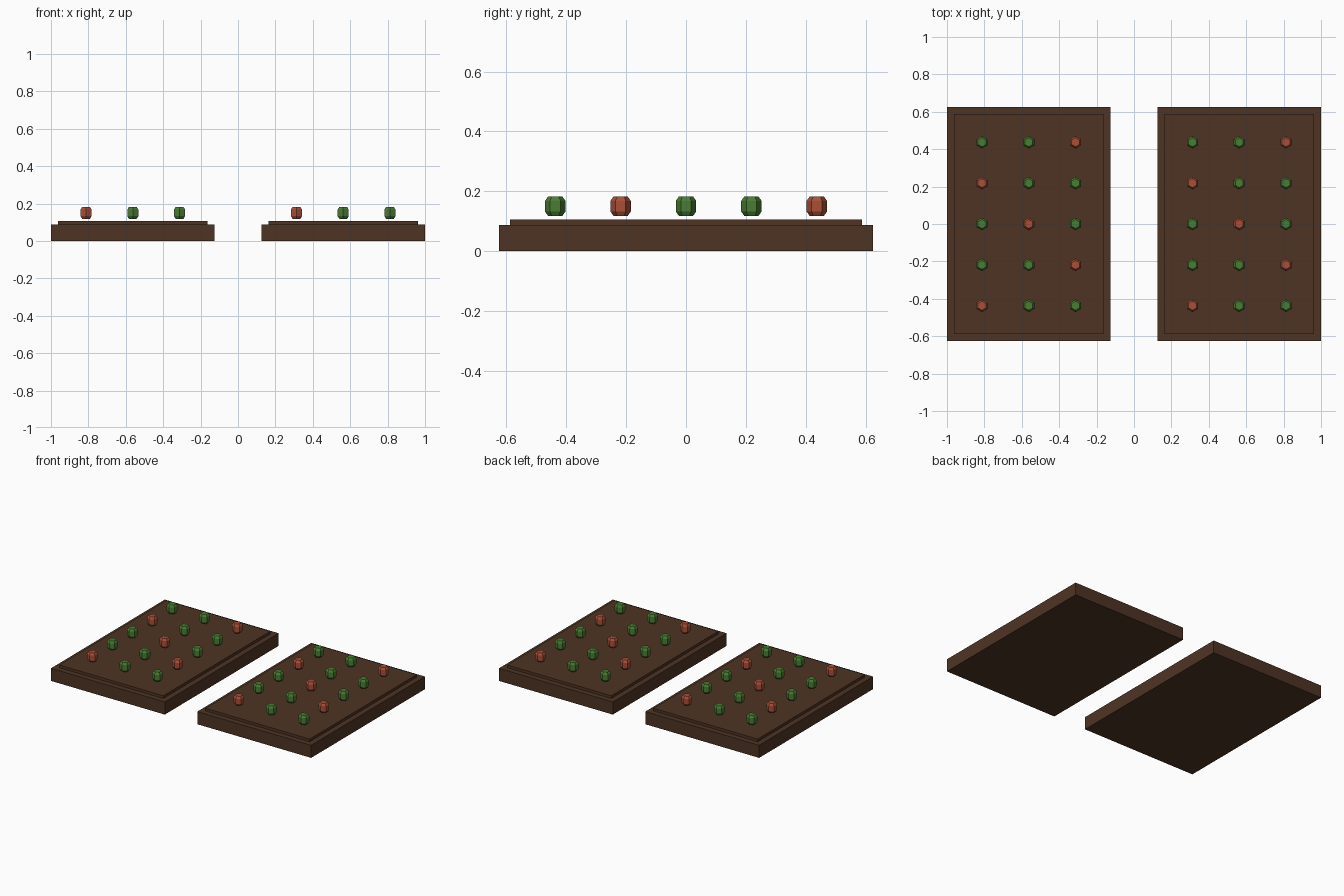
import bpy, bmesh, math
from mathutils import Vector

if "Cube" in bpy.data.objects:
    bpy.data.objects.remove(bpy.data.objects["Cube"], do_unlink=True)


def material(name, rgb):
    linear = [(c / 255 / 12.92) if c < 11 else ((c / 255 + 0.055) / 1.055) ** 2.4 for c in rgb]
    mat = bpy.data.materials.new(name)
    mat.use_nodes = True
    mat.diffuse_color = (*linear, 1)
    mat.node_tree.nodes["Principled BSDF"].inputs["Base Color"].default_value = (*linear, 1)
    return mat


wood = material("dark wood", (78, 52, 36))
soil = material("brown soil", (78, 52, 36))
leaf_green = material("leaf green", (74, 124, 52))
tomato_red = material("tomato red", (168, 80, 56))


def add_object(name, bm, mat, location):
    bmesh.ops.recalc_face_normals(bm, faces=bm.faces)
    mesh = bpy.data.meshes.new(name)
    bm.to_mesh(mesh)
    bm.free()
    mesh.materials.append(mat)
    obj = bpy.data.objects.new(name, mesh)
    obj.location = location
    bpy.context.collection.objects.link(obj)


def box(name, size, location, mat):
    bm = bmesh.new()
    bmesh.ops.create_cube(bm, size=1)
    bmesh.ops.scale(bm, vec=Vector(size), verts=bm.verts)
    add_object(name, bm, mat, location)


def plant(name, location, mat):
    # Faceted six-sided bud with chamfered ends, corners pointing along y
    bm = bmesh.new()
    rings = []
    for radius, z in ((0.024, -0.032), (0.034, -0.018), (0.034, 0.018), (0.024, 0.032)):
        angles = [math.radians(30 + 60 * k) for k in range(6)]
        rings.append([bm.verts.new((radius * math.cos(a), radius * math.sin(a), z)) for a in angles])
    for low, high in zip(rings, rings[1:]):
        for k in range(6):
            n = (k + 1) % 6
            bm.faces.new((low[k], low[n], high[n], high[k]))
    bm.faces.new(rings[0][::-1])
    bm.faces.new(rings[-1])
    add_object(name, bm, mat, location)


# Two raised beds, each with a soil slab and a grid of plants
for side, cx in (("right", -0.5625), ("left", 0.5625)):
    box(f"{side}_bed_frame", (0.875, 1.25, 0.0875), (cx, 0, 0.04375), wood)
    box(f"{side}_bed_soil", (0.8, 1.175, 0.05), (cx, 0, 0.08125), soil)
    for row in range(5):
        for col in range(3):
            ripe = (row + col) % 3 == 0
            spot = (cx + 0.25 * (col - 1), 0.2185 * (row - 2), 0.15)
            plant(f"{side}_plant_{row + 1}_{col + 1}", spot, tomato_red if ripe else leaf_green)
